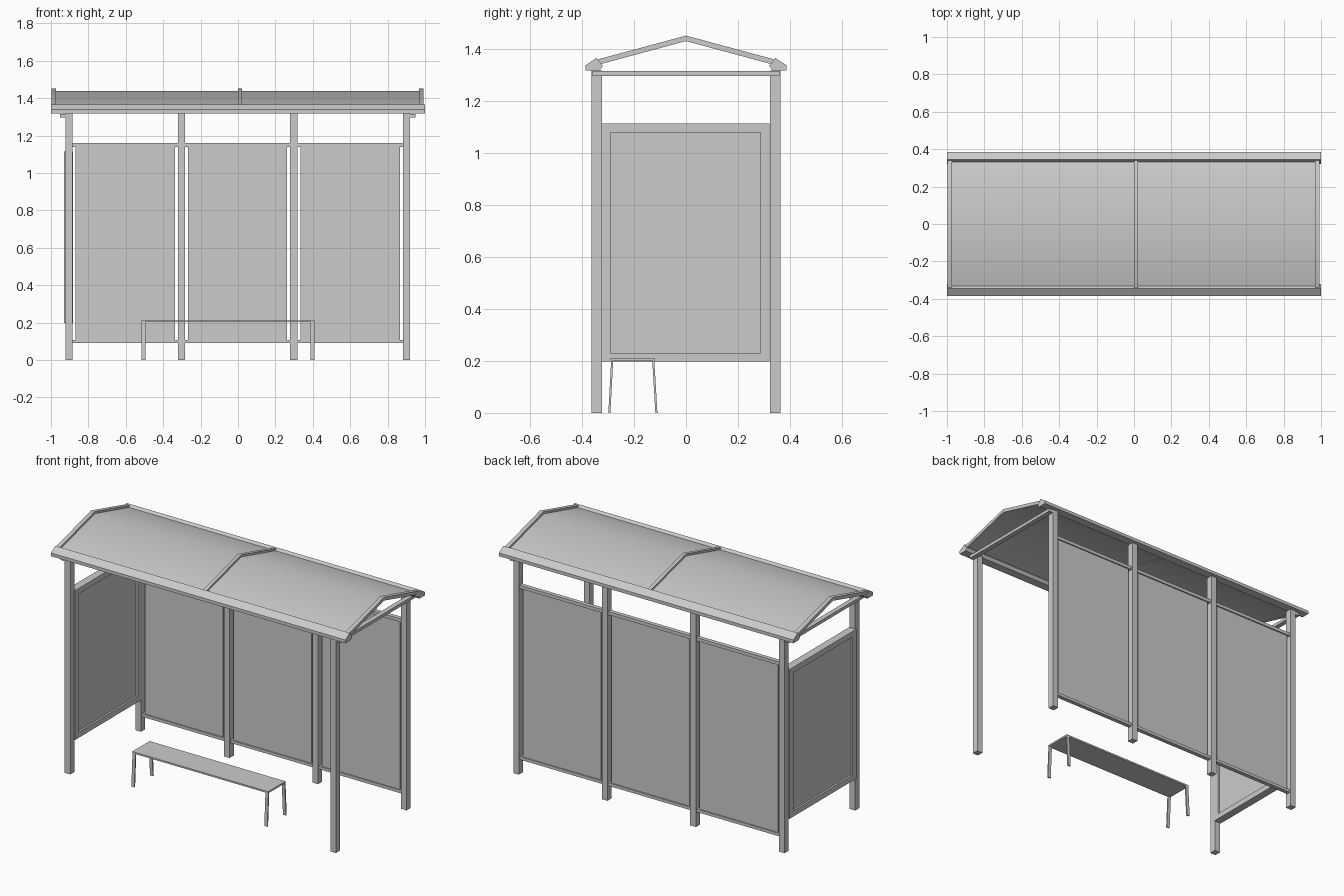
import bpy
import bmesh
import math

cube = bpy.data.objects.get("Cube")
if cube:
    bpy.data.objects.remove(cube, do_unlink=True)

GREY = (0.6, 0.6, 0.6, 1)
metal = bpy.data.materials.new("light grey")
metal.use_nodes = True
metal.diffuse_color = GREY
metal.node_tree.nodes["Principled BSDF"].inputs["Base Color"].default_value = GREY


def extrude(name, profile, x0, x1, smooth=False):
    """Extrude a closed (y, z) profile from x0 to x1."""
    bm = bmesh.new()
    near = [bm.verts.new((x0, y, z)) for y, z in profile]
    far = [bm.verts.new((x1, y, z)) for y, z in profile]
    bm.faces.new(near)
    bm.faces.new(far)
    n = len(profile)
    for i in range(n):
        j = (i + 1) % n
        bm.faces.new((near[i], near[j], far[j], far[i]))
    bmesh.ops.recalc_face_normals(bm, faces=bm.faces)
    mesh = bpy.data.meshes.new(name)
    bm.to_mesh(mesh)
    bm.free()
    mesh.materials.append(metal)
    if smooth:
        mesh.polygons.foreach_set("use_smooth", [True] * len(mesh.polygons))
        mesh.set_sharp_from_angle(angle=math.radians(40))
    obj = bpy.data.objects.new(name, mesh)
    bpy.context.scene.collection.objects.link(obj)
    return obj


def box(name, x0, x1, y0, y1, z0, z1):
    return extrude(name, [(y0, z0), (y1, z0), (y1, z1), (y0, z1)], x0, x1)


def gable(half, eave, ridge, thick):
    """Bent strip profile that peaks at y = 0."""
    top = [(-half, eave), (0, ridge), (half, eave)]
    return top + [(y, z - thick) for y, z in reversed(top)]


# Posts: four along the back, two at the front corners
HALF = 0.019
POST_Y = 0.343
back_x = [-0.904, -0.302, 0.298, 0.9]
for x in back_x:
    box("back_post", x - HALF, x + HALF, POST_Y - 0.02, POST_Y + 0.02, 0, 1.318)
for x in (back_x[0], back_x[-1]):
    box("front_post", x - HALF, x + HALF, -POST_Y - 0.02, -POST_Y + 0.02, 0, 1.318)

# Back wall bays: two rails and a thin panel between each pair of posts
for a, b in zip(back_x, back_x[1:]):
    a, b = a + HALF, b - HALF
    for z0, z1 in ((0.09, 0.108), (1.14, 1.16)):
        box("back_rail", a, b, POST_Y - 0.013, POST_Y + 0.013, z0, z1)
    box("back_panel", a + 0.016, b - 0.016, POST_Y - 0.005, POST_Y + 0.005, 0.108, 1.14)

# Framed side panel on the right end
SX0, SX1 = -0.929, -0.881
for z0, z1 in ((0.197, 0.231), (1.08, 1.114)):
    box("side_frame_rail", SX0, SX1, -0.325, 0.322, z0, z1)
for y0, y1 in ((-0.325, -0.29), (0.286, 0.322)):
    box("side_frame_stile", SX0, SX1, y0, y1, 0.231, 1.08)
box("side_panel", SX0 + 0.012, SX1 - 0.012, -0.29, 0.286, 0.231, 1.08)

# Roof sheet, ribs, eave beams and end ties
extrude("roof_sheet", gable(0.345, 1.347, 1.439, 0.007), -0.98, 0.98, True)
for x0, x1 in ((-0.998, -0.972), (0, 0.022), (0.967, 0.993)):
    extrude("roof_rib", gable(0.345, 1.359, 1.452, 0.021), x0, x1, True)
eave = [(0.386, 1.318), (0.386, 1.338), (0.344, 1.366), (0.32, 1.336), (0.333, 1.318)]
for side in (-1, 1):
    extrude("eave_beam", [(side * y, z) for y, z in eave], -1, 1)
for x in (-0.937, 0.933):
    box("end_tie", x - 0.015, x + 0.015, -0.36, 0.36, 1.297, 1.316)

# Bench with splayed legs
box("bench_seat", -0.515, 0.408, -0.29, -0.122, 0.202, 0.212)
for x in (-0.515, 0.388):
    for foot, knee in ((-0.295, -0.284), (-0.114, -0.126)):
        w = 0.004
        extrude("bench_leg", [(foot - w, 0), (foot + w, 0), (knee + w, 0.204), (knee - w, 0.204)], x, x + 0.02)
